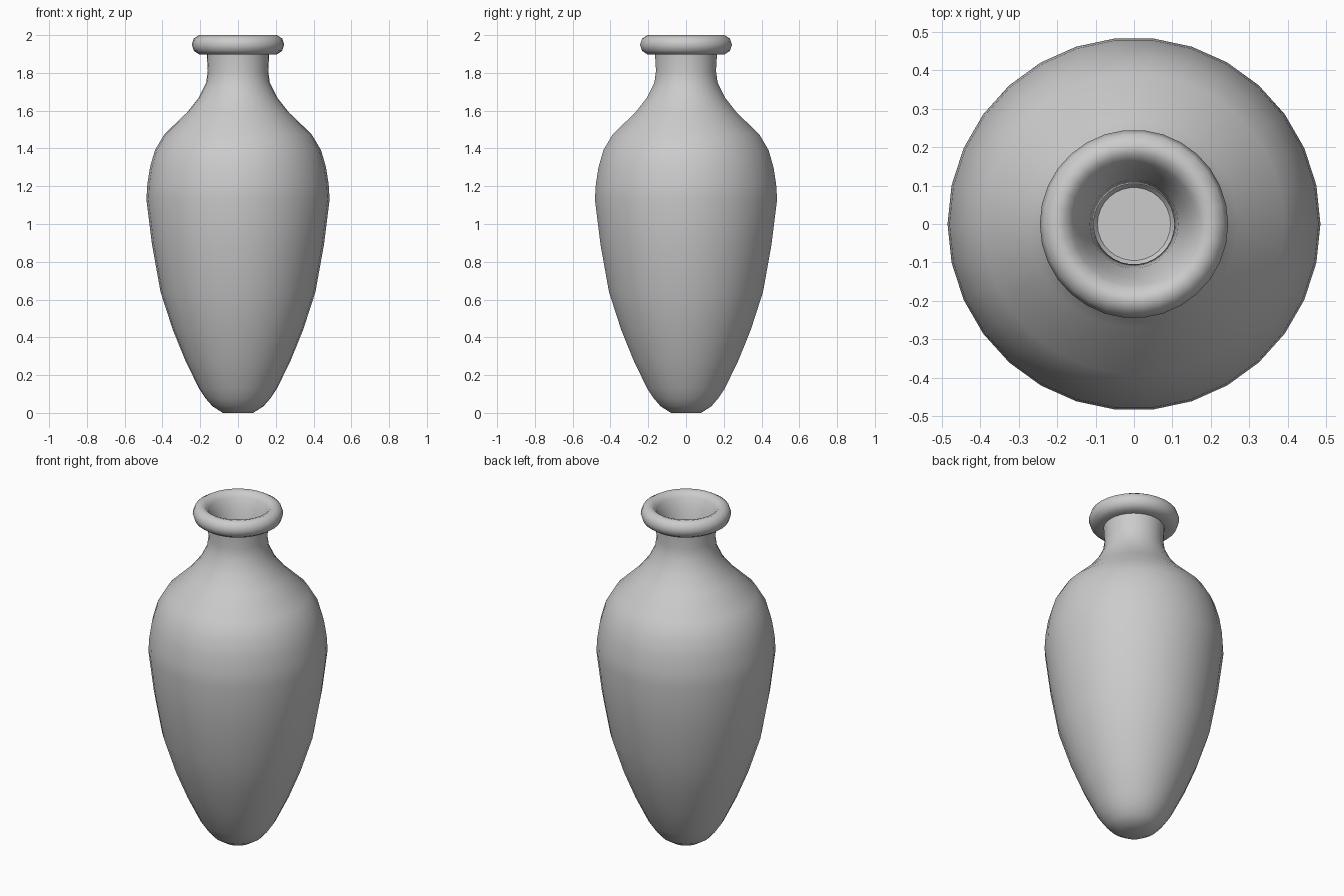
import bpy, bmesh
from math import tau, radians

# Half section (radius, height): base, outer wall, rolled lip, inner wall, floor
PROFILE = [
    (0, 0), (0.08, 0), (0.135, 0.035), (0.17, 0.075), (0.207, 0.13),
    (0.28, 0.28), (0.345, 0.44), (0.41, 0.64), (0.455, 0.89), (0.485, 1.13),
    (0.48, 1.21), (0.466, 1.30), (0.44, 1.39), (0.39, 1.475),
    (0.27, 1.59), (0.207, 1.67), (0.168, 1.75), (0.16, 1.81), (0.165, 1.897),
    (0.205, 1.897), (0.234, 1.917), (0.245, 1.95), (0.234, 1.982), (0.205, 2.0),
    (0.18, 1.993), (0.16, 1.97), (0.14, 1.92), (0.115, 1.85), (0.105, 1.77),
    (0.145, 1.67), (0.21, 1.58), (0.33, 1.46), (0.40, 1.31), (0.425, 1.13),
    (0.395, 0.89), (0.345, 0.64), (0.22, 0.28), (0.147, 0.13), (0.095, 0.06),
    (0, 0.06),
]

# Spin the section around z in 30 steps
bm = bmesh.new()
verts = [bm.verts.new((r, 0, z)) for r, z in PROFILE]
edges = [bm.edges.new(pair) for pair in zip(verts, verts[1:])]
bmesh.ops.spin(bm, geom=verts + edges, cent=(0, 0, 0), axis=(0, 0, 1),
               angle=tau, steps=30, use_duplicate=False)
bmesh.ops.remove_doubles(bm, verts=bm.verts[:], dist=1e-4)
bmesh.ops.recalc_face_normals(bm, faces=bm.faces[:])
mesh = bpy.data.meshes.new("vase")
bm.to_mesh(mesh)
bm.free()

vase = bpy.data.objects.new("vase", mesh)
bpy.context.collection.objects.link(vase)
bpy.context.view_layer.objects.active = vase
vase.select_set(True)
bpy.ops.object.shade_smooth_by_angle(angle=radians(50))
